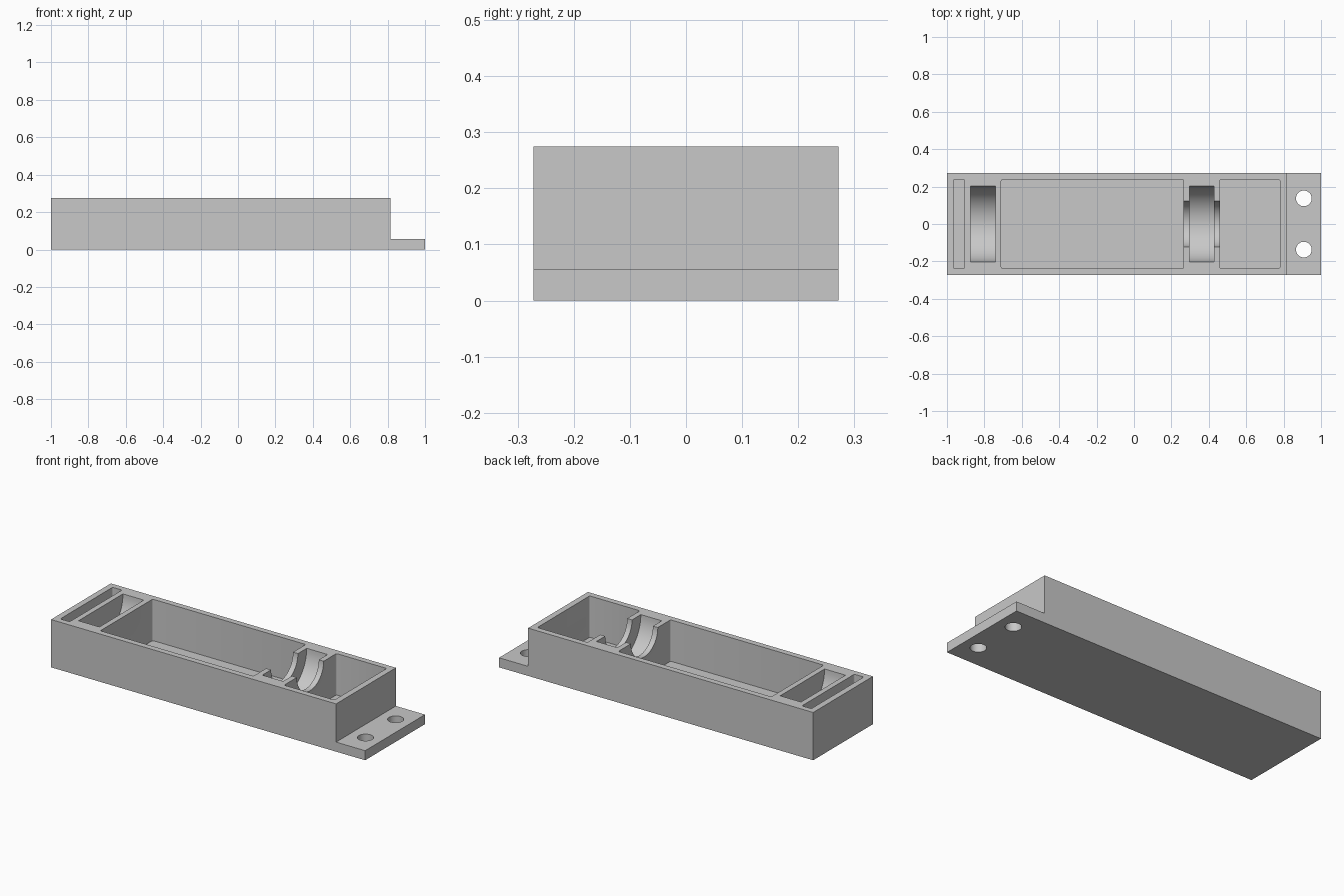
import bpy
import bmesh
import math
from mathutils import Matrix

old = bpy.data.objects.get("Cube")
if old:
    bpy.data.objects.remove(old, do_unlink=True)

HALF_W, HEIGHT, FLOOR = 0.272, 0.275, 0.037
BODY_END, TAB_TOP = 0.815, 0.055

grey = bpy.data.materials.new("plain grey")
grey.use_nodes = True
grey.diffuse_color = (0.58, 0.58, 0.58, 1)
grey.node_tree.nodes["Principled BSDF"].inputs["Base Color"].default_value = grey.diffuse_color


def make_object(name, bm):
    bmesh.ops.recalc_face_normals(bm, faces=bm.faces)
    mesh = bpy.data.meshes.new(name)
    bm.to_mesh(mesh)
    bm.free()
    mesh.materials.append(grey)
    obj = bpy.data.objects.new(name, mesh)
    bpy.context.collection.objects.link(obj)
    return obj


def cut(target, bm):
    cutter = make_object("cutter", bm)
    cutter.hide_render = True
    mod = target.modifiers.new("cut", 'BOOLEAN')
    mod.operation = 'DIFFERENCE'
    mod.solver = 'EXACT'
    mod.object = cutter
    bpy.context.view_layer.objects.active = target
    bpy.ops.object.modifier_apply(modifier=mod.name)
    bpy.data.objects.remove(cutter, do_unlink=True)


def pocket(x0, x1):
    """Open-topped box with slightly rounded vertical corners."""
    bm = bmesh.new()
    top = HEIGHT + 0.1
    bmesh.ops.create_cube(bm, size=1)
    bmesh.ops.scale(bm, vec=(x1 - x0, 0.476, top - FLOOR), verts=bm.verts)
    bmesh.ops.translate(bm, vec=((x0 + x1) / 2, 0, (top + FLOOR) / 2), verts=bm.verts)
    upright = [e for e in bm.edges
               if abs(e.verts[0].co.z - e.verts[1].co.z) > 0.1]
    bmesh.ops.bevel(bm, geom=upright, offset=0.008, segments=3, profile=0.5,
                    affect='EDGES')
    return bm


def rod(radius, start, end, a, b, axis='X', sides=64):
    """Cylinder along x (centred on y=a, z=b) or along z (centred on x=a, y=b)."""
    bm = bmesh.new()
    bmesh.ops.create_cone(bm, cap_ends=True, segments=sides, radius1=radius,
                          radius2=radius, depth=end - start)
    mid = (start + end) / 2
    if axis == 'X':
        bm.transform(Matrix.Translation((mid, a, b)) @ Matrix.Rotation(math.pi / 2, 4, 'Y'))
    else:
        bm.transform(Matrix.Translation((a, b, mid)))
    return bm


# Solid body with mounting tab: side profile extruded across the width
profile = [(-1, 0), (1, 0), (1, TAB_TOP), (BODY_END, TAB_TOP), (BODY_END, HEIGHT), (-1, HEIGHT)]
bm = bmesh.new()
side = bm.faces.new([bm.verts.new((x, -HALF_W, z)) for x, z in profile])
swept = bmesh.ops.extrude_face_region(bm, geom=[side])["geom"]
bmesh.ops.translate(bm, vec=(0, 2 * HALF_W, 0),
                    verts=[v for v in swept if isinstance(v, bmesh.types.BMVert)])
housing = make_object("bearing_housing", bm)

# Three rectangular pockets
for x0, x1 in ((-0.965, -0.905), (-0.71, 0.265), (0.46, 0.78)):
    cut(housing, pocket(x0, x1))

# Bearing seats: wide groove inside a narrower shaft clearance
for x0, x1 in ((-0.905, -0.71), (0.265, 0.46)):
    cut(housing, rod(0.122, x0 - 0.01, x1 + 0.01, 0, HEIGHT))
    cut(housing, rod(0.202, x0 + 0.031, x1 - 0.031, 0, HEIGHT))

# Shaft notch in the end wall and cable hole in the other
cut(housing, rod(0.053, -1.05, -0.95, 0, HEIGHT))
cut(housing, rod(0.019, 0.74, 0.85, -0.183, 0.137, sides=32))

# Screw holes in the tab
for y in (-0.137, 0.137):
    cut(housing, rod(0.042, -0.05, 0.1, 0.908, y, axis='Z', sides=48))

# Smooth curved walls, crisp edges
bpy.ops.object.select_all(action='DESELECT')
housing.select_set(True)
bpy.context.view_layer.objects.active = housing
bpy.ops.object.shade_smooth_by_angle(angle=math.radians(35))
